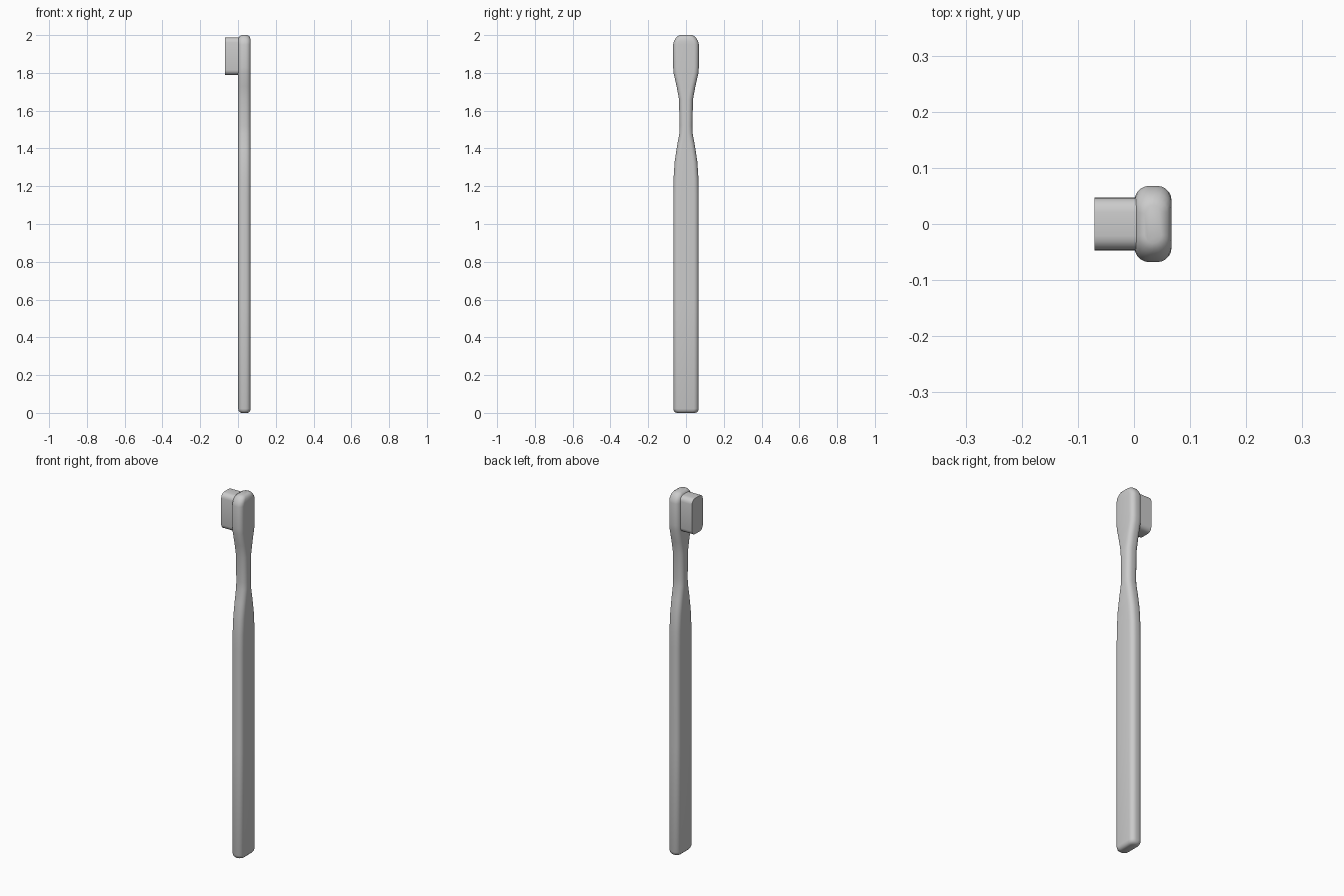
import bpy, bmesh, math

if "Cube" in bpy.data.objects:
    bpy.data.objects.remove(bpy.data.objects["Cube"])


def rounded_rect(hw, hh, r, seg):
    """Corner-rounded rectangle outline, counter-clockwise."""
    r = min(r, hw * 0.98, hh * 0.98)
    pts = []
    for i, (sx, sy) in enumerate([(1, 1), (-1, 1), (-1, -1), (1, -1)]):
        for k in range(seg + 1):
            a = math.pi / 2 * (i + k / seg)
            pts.append((sx * (hw - r) + r * math.cos(a),
                        sy * (hh - r) + r * math.sin(a)))
    return pts


def loft(name, rings, angle):
    """Skin a stack of equal-length point rings and cap both ends."""
    bm = bmesh.new()
    loops = [[bm.verts.new(p) for p in ring] for ring in rings]
    n = len(loops[0])
    for a, b in zip(loops, loops[1:]):
        for i in range(n):
            j = (i + 1) % n
            bm.faces.new((a[i], a[j], b[j], b[i]))
    bm.faces.new(loops[0][::-1])
    bm.faces.new(loops[-1])
    bmesh.ops.recalc_face_normals(bm, faces=bm.faces)
    mesh = bpy.data.meshes.new(name)
    bm.to_mesh(mesh)
    bm.free()
    ob = bpy.data.objects.new(name, mesh)
    bpy.context.collection.objects.link(ob)
    bpy.context.view_layer.objects.active = ob
    ob.select_set(True)
    bpy.ops.object.shade_smooth_by_angle(angle=math.radians(angle))
    ob.select_set(False)
    return ob


# Handle with slim neck and head: (z, half thickness in x, half width in y)
cx = 0.034
stations = [
    (0.0, 0.016, 0.048), (0.003, 0.024, 0.057), (0.010, 0.030, 0.064),
    (0.022, 0.033, 0.067), (0.60, 0.033, 0.067), (1.15, 0.033, 0.067),
    (1.24, 0.033, 0.066), (1.33, 0.033, 0.060), (1.41, 0.033, 0.048),
    (1.48, 0.033, 0.035), (1.52, 0.033, 0.034), (1.66, 0.033, 0.037),
    (1.73, 0.033, 0.050), (1.80, 0.033, 0.066), (1.83, 0.033, 0.068),
    (1.95, 0.033, 0.068), (1.968, 0.033, 0.064), (1.983, 0.031, 0.055),
    (1.994, 0.026, 0.046), (2.0, 0.015, 0.034),
]
loft("handle",
     [[(cx + x, y, z) for x, y in rounded_rect(hx, hy, 0.026, 5)]
      for z, hx, hy in stations], 50)

# Bristle block on the front of the head
outline = rounded_rect(0.047, 0.099, 0.026, 4)
loft("bristles",
     [[(x, y, 1.888 + z) for y, z in outline] for x in (-0.07, 0.01)], 35)
